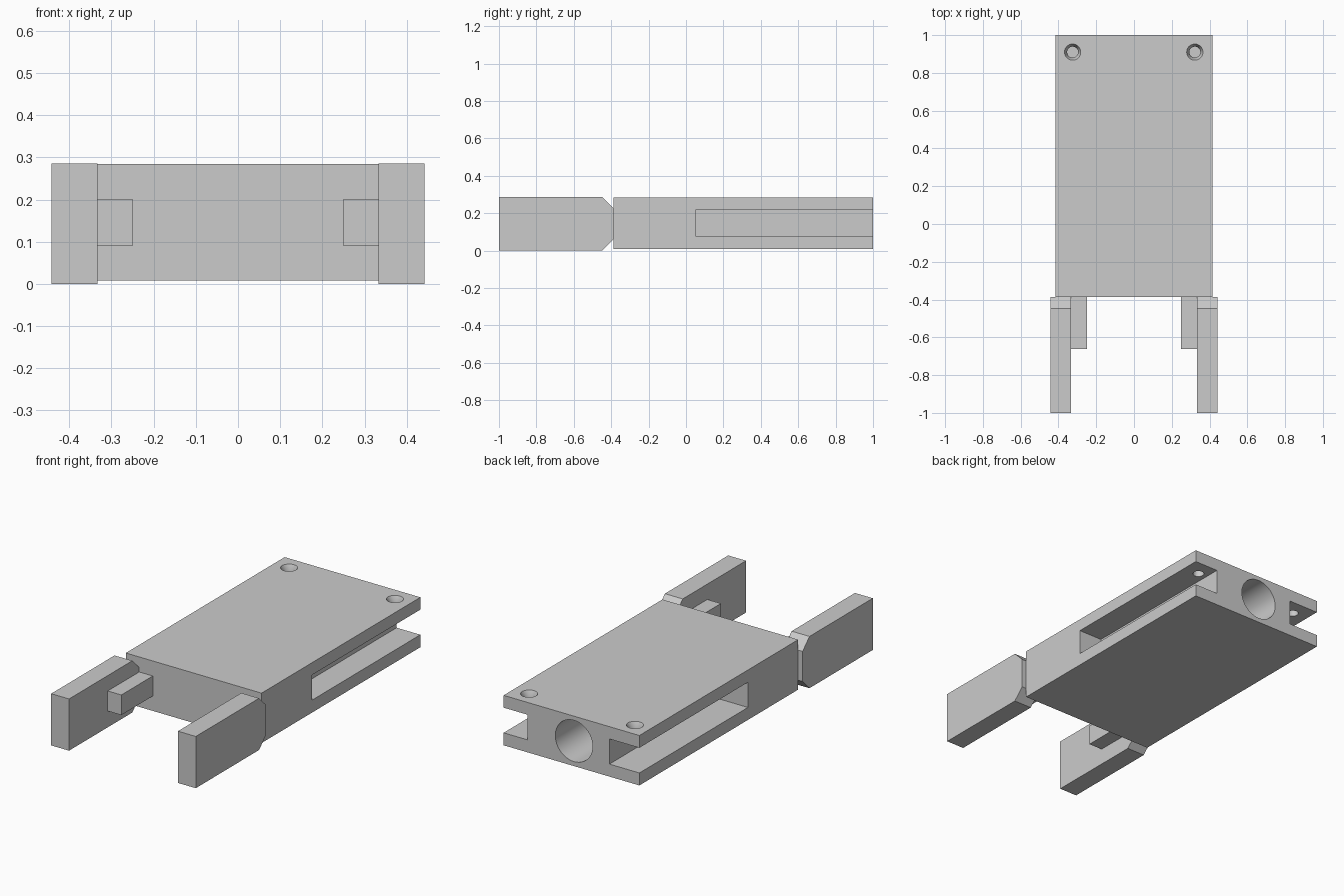
import bpy, bmesh
from math import pi
from mathutils import Matrix

if "Cube" in bpy.data.objects:
    bpy.data.objects.remove(bpy.data.objects["Cube"])


def make_object(name, bm):
    bmesh.ops.recalc_face_normals(bm, faces=bm.faces[:])
    mesh = bpy.data.meshes.new(name)
    bm.to_mesh(mesh)
    bm.free()
    obj = bpy.data.objects.new(name, mesh)
    bpy.context.collection.objects.link(obj)
    return obj


def box(name, lo, hi):
    size = [b - a for a, b in zip(lo, hi)]
    mid = [(a + b) / 2 for a, b in zip(lo, hi)]
    bm = bmesh.new()
    bmesh.ops.create_cube(bm, size=1, matrix=Matrix.Translation(mid) @ Matrix.Diagonal((*size, 1)))
    return make_object(name, bm)


def cone(name, centre, r_low, r_high, depth, segments=48, rot=Matrix.Identity(4)):
    bm = bmesh.new()
    bmesh.ops.create_cone(bm, cap_ends=True, segments=segments, radius1=r_low, radius2=r_high,
                          depth=depth, matrix=Matrix.Translation(centre) @ rot)
    return make_object(name, bm)


def prism_x(name, profile, x0, x1):
    bm = bmesh.new()
    face = bm.faces.new([bm.verts.new((x0, y, z)) for y, z in profile])
    new = bmesh.ops.extrude_face_region(bm, geom=[face])["geom"]
    bmesh.ops.translate(bm, vec=(x1 - x0, 0, 0),
                        verts=[v for v in new if isinstance(v, bmesh.types.BMVert)])
    return make_object(name, bm)


def cut(target, cutter):
    mod = target.modifiers.new("cut", 'BOOLEAN')
    mod.operation = 'DIFFERENCE'
    mod.solver = 'EXACT'
    mod.object = cutter
    bpy.context.view_layer.objects.active = target
    bpy.ops.object.modifier_apply(modifier=mod.name)
    bpy.data.objects.remove(cutter)


# Main block
body = box("body", (-0.415, -0.387, 0.008), (0.415, 1.0, 0.284))

# Side slots open at the back, slightly deeper on the left
cut(body, box("slot_right", (0.27, 0.052, 0.077), (0.5, 1.1, 0.216)))
cut(body, box("slot_left", (-0.5, 0.052, 0.077), (-0.232, 1.1, 0.216)))

# Blind round bore in the back
cut(body, cone("bore", (0.015 * -1, 0.55, 0.147), 0.114, 0.114, 1.0, 64, Matrix.Rotation(pi / 2, 4, 'X')))

# Countersunk screw holes through the upper plate
for x in (-0.325, 0.322):
    cut(body, cone("screw_hole", (x, 0.91, 0.235), 0.029, 0.029, 0.14))
    cut(body, cone("countersink", (x, 0.91, 0.27), 0.029, 0.0435, 0.03))

bpy.ops.object.select_all(action='DESELECT')
body.select_set(True)
bpy.context.view_layer.objects.active = body
bpy.ops.object.shade_smooth_by_angle()

# Front arms with tapered roots, and small inner rails
arm_profile = [(-1, 0), (-0.447, 0), (-0.387, 0.06), (-0.387, 0.226), (-0.447, 0.286), (-1, 0.286)]
for side, s in (("left", -1), ("right", 1)):
    prism_x("arm_" + side, arm_profile, s * 0.333, s * 0.442)
    xs = sorted((s * 0.25, s * 0.333))
    box("rail_" + side, (xs[0], -0.662, 0.09), (xs[1], -0.387, 0.201))
